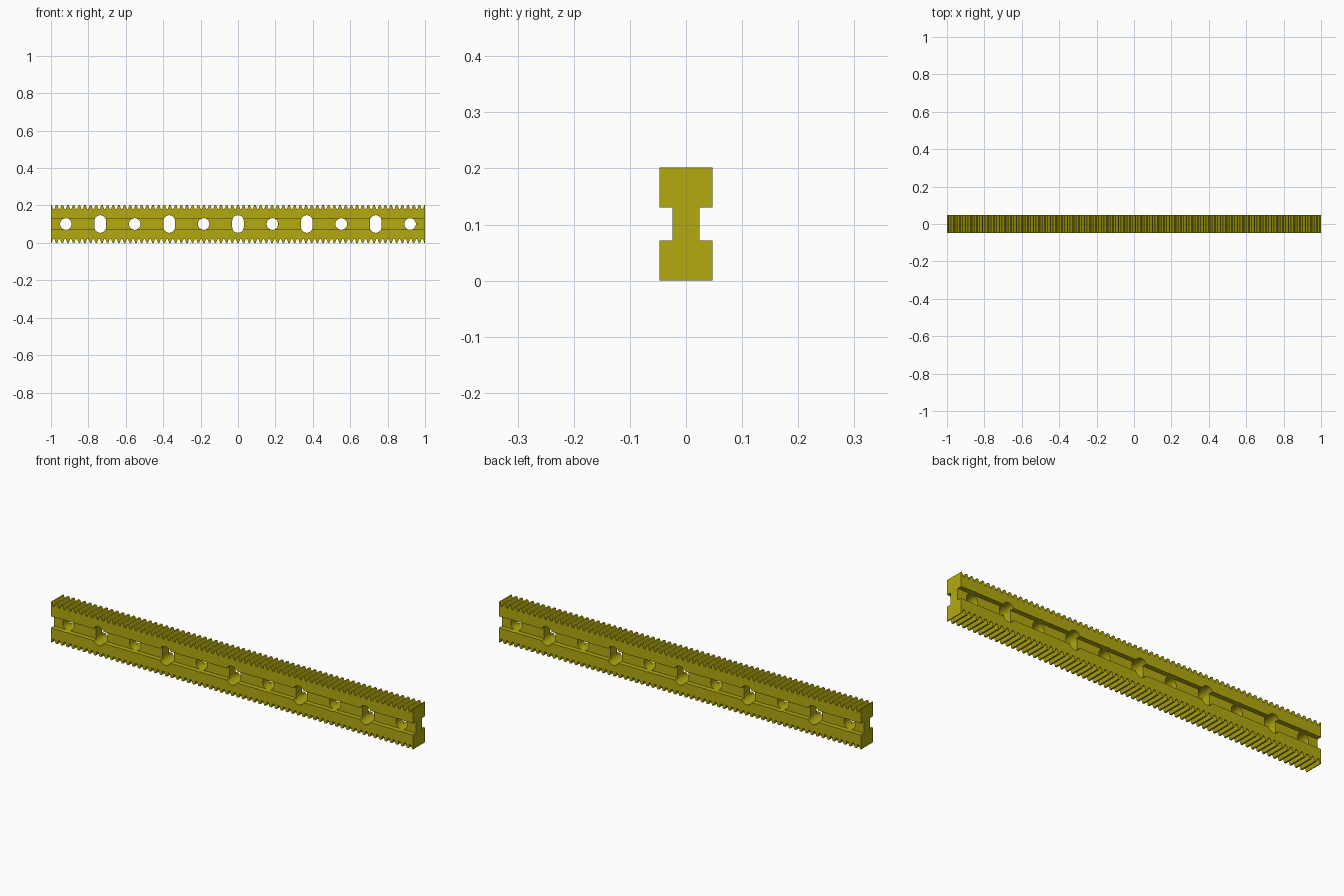
import bpy, bmesh, math

if "Cube" in bpy.data.objects:
    bpy.data.objects.remove(bpy.data.objects["Cube"])

L, H, D = 2.0, 0.202, 0.095       # length, height, depth
ZC = H / 2
TEETH = 66
PITCH = L / TEETH
TOOTH = 0.020


def prism(bm, pts, y0, y1):
    """Extrude an x-z outline along y."""
    face = bm.faces.new([bm.verts.new((x, y0, z)) for x, z in pts])
    ext = bmesh.ops.extrude_face_region(bm, geom=[face])
    moved = [v for v in ext["geom"] if isinstance(v, bmesh.types.BMVert)]
    bmesh.ops.translate(bm, verts=moved, vec=(0, y1 - y0, 0))


def make(name, bm):
    bmesh.ops.recalc_face_normals(bm, faces=bm.faces)
    mesh = bpy.data.meshes.new(name)
    bm.to_mesh(mesh)
    bm.free()
    ob = bpy.data.objects.new(name, mesh)
    bpy.context.collection.objects.link(ob)
    return ob


def cut(target, cutter):
    cutter.hide_render = True
    mod = target.modifiers.new(cutter.name, "BOOLEAN")
    mod.operation, mod.solver, mod.object = "DIFFERENCE", "EXACT", cutter
    bpy.context.view_layer.objects.active = target
    bpy.ops.object.modifier_apply(modifier=mod.name)
    bpy.data.objects.remove(cutter)


# toothed bar: a crest at each end, trapezoid valleys between
top = [(-L / 2, H)]
for i in range(TEETH):
    x = -L / 2 + i * PITCH
    for f, drop in ((0.14, 0), (0.38, TOOTH), (0.62, TOOTH), (0.86, 0)):
        top.append((x + f * PITCH, H - drop))
top.append((L / 2, H))
bottom = [(x, H - z) for x, z in reversed(top)]
bm = bmesh.new()
prism(bm, top + bottom, -D / 2, D / 2)
rack = make("double_sided_rack", bm)

# long grooves on front and back
bm = bmesh.new()
for s in (-1, 1):
    box = [(-1.1, 0.072), (1.1, 0.072), (1.1, 0.13), (-1.1, 0.13)]
    prism(bm, box, s * 0.024, s * 0.1)
cut(rack, make("groove_cutter", bm))

# alternating round holes and upright slots
bm = bmesh.new()
R, SEG = 0.031, 32
for i in range(-5, 6):
    half = 0.016 if i % 2 == 0 else 0.0
    pts = []
    for k in range(SEG):
        a = 2 * math.pi * (k + 0.5) / SEG
        z = math.sin(a)
        pts.append((i * 0.184 + R * math.cos(a),
                    ZC + R * z + math.copysign(half, z)))
    prism(bm, pts, -0.1, 0.1)
cut(rack, make("hole_cutter", bm))

# yellow plastic, smooth hole walls
mat = bpy.data.materials.new("yellow_plastic")
mat.diffuse_color = (0.45, 0.40, 0.005, 1)
mat.use_nodes = True
mat.node_tree.nodes["Principled BSDF"].inputs["Base Color"].default_value = mat.diffuse_color
rack.data.materials.clear()
rack.data.materials.append(mat)
for p in rack.data.polygons:
    p.material_index = 0
bpy.ops.object.select_all(action="DESELECT")
rack.select_set(True)
bpy.context.view_layer.objects.active = rack
bpy.ops.object.shade_smooth_by_angle(angle=math.radians(25))
